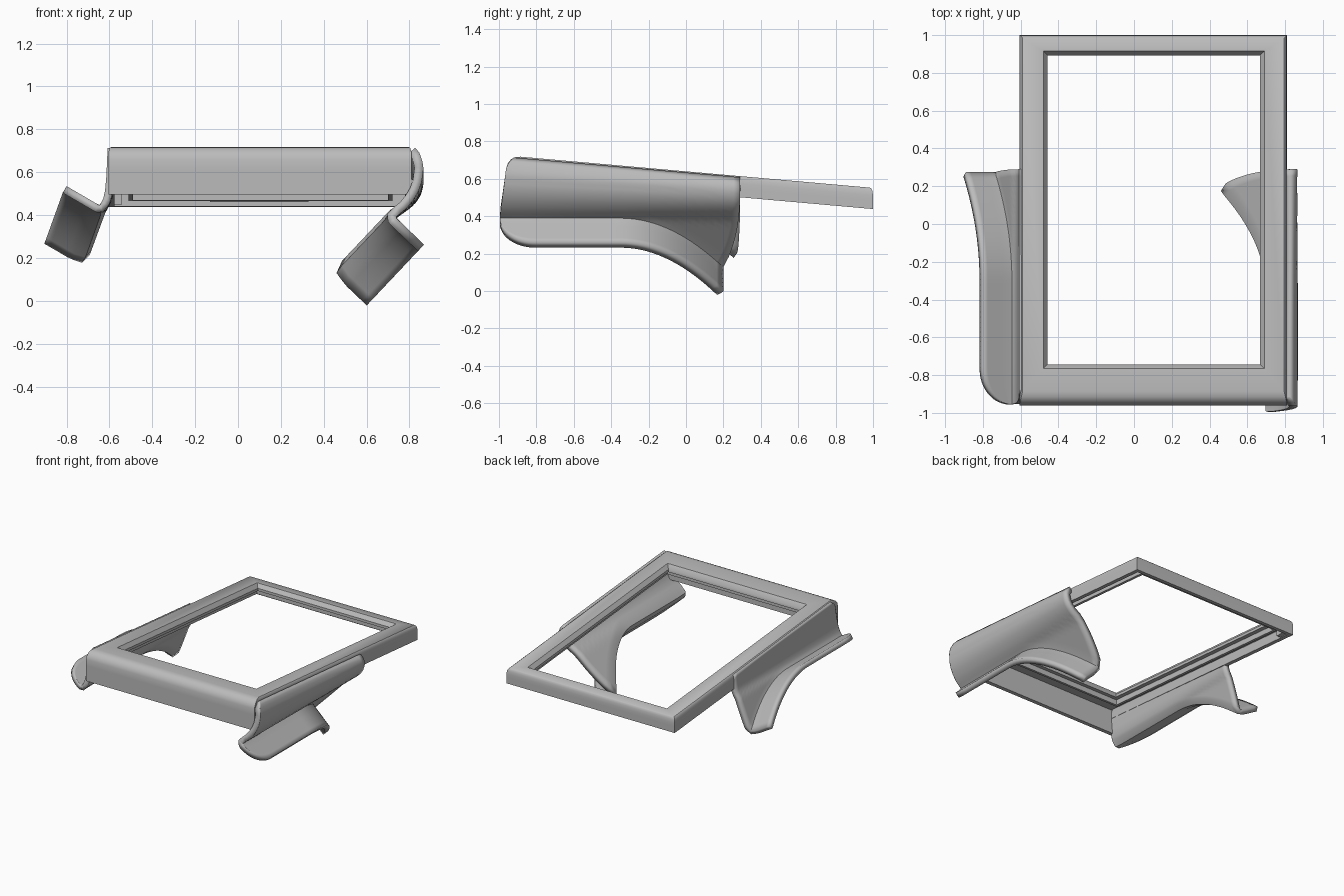
import bpy, bmesh, math

cube = bpy.data.objects.get("Cube")
if cube:
    bpy.data.objects.remove(cube, do_unlink=True)

grey = bpy.data.materials.new("plain grey")
grey.use_nodes = True
colour = (0.5, 0.5, 0.5, 1)
grey.diffuse_color = colour
grey.node_tree.nodes["Principled BSDF"].inputs["Base Color"].default_value = colour


def finish(name, bm, angle=35):
    bmesh.ops.recalc_face_normals(bm, faces=bm.faces)
    mesh = bpy.data.meshes.new(name)
    bm.to_mesh(mesh)
    bm.free()
    mesh.materials.append(grey)
    obj = bpy.data.objects.new(name, mesh)
    bpy.context.collection.objects.link(obj)
    bpy.ops.object.select_all(action='DESELECT')
    obj.select_set(True)
    bpy.context.view_layer.objects.active = obj
    bpy.ops.object.shade_smooth_by_angle(angle=math.radians(angle))
    return obj


def box(name, lo, hi):
    bm = bmesh.new()
    bmesh.ops.create_cube(bm, size=1)
    for v in bm.verts:
        v.co = [(a + b) / 2 + c * (b - a) for a, b, c in zip(lo, hi, v.co)]
    return finish(name, bm)


def top_z(y):
    return 0.64 - 0.0885 * y


def interp(points, t):
    """Piecewise linear lookup in ascending (key, value) pairs."""
    if t <= points[0][0]:
        return points[0][1]
    for (a, p), (b, q) in zip(points, points[1:]):
        if t <= b:
            return p + (q - p) * (t - a) / (b - a)
    return points[-1][1]


# Sloping frame: a hollow section carried round as rectangular rings
LEFT, RIGHT, FRONT, BACK = -0.605, 0.81, -0.96, 1.0
WINDOW = (-0.48, 0.69, -0.765, 0.915)


def outer(inset, front_inset, drop):
    return (LEFT + inset, RIGHT - inset, FRONT + front_inset, BACK - inset, drop)


def window(inset, drop):
    a, b, c, d = WINDOW
    return (a + inset, b - inset, c + inset, d - inset, drop)


rings = [
    outer(0, 0, -0.113), outer(0, 0, -0.065), outer(0, 0.008, -0.04),
    outer(0.003, 0.025, -0.018), outer(0.008, 0.045, -0.006), outer(0.016, 0.075, 0),
    window(0, 0), window(0.022, -0.03), window(0.022, -0.05), window(-0.01, -0.05),
    window(-0.01, -0.09), window(-0.03, -0.09), window(-0.03, -0.045),
    outer(0.03, 0.03, -0.045), outer(0.03, 0.03, -0.113),
]
bm = bmesh.new()
loops = []
for x0, x1, y0, y1, drop in rings:
    corners = [(x0, y0), (x1, y0), (x1, y1), (x0, y1)]
    loops.append([bm.verts.new((x, y, top_z(y) + drop)) for x, y in corners])
for a, b in zip(loops, loops[1:] + loops[:1]):
    for i in range(4):
        j = (i + 1) % 4
        bm.faces.new((a[i], a[j], b[j], b[i]))
finish("frame", bm)

# Deep front apron, rear catch and slot plate
box("front_apron", (LEFT, FRONT, 0.495), (RIGHT, FRONT + 0.03, 0.614))
box("rear_catch", (-0.59, 0.9, 0.45), (-0.54, 0.975, 0.5))
box("rear_slot_plate", (-0.13, 0.963, 0.462), (0.33, 0.972, 0.495))


# Side grips: a curved sheet whose lower edge turns out into a flange
def grip(name, profile, crease, foot, out, width, front, back_low, bend, thickness):
    """profile: (share of height, x) above the crease; crease, foot: (x, z) of the
    fold at the front and at the rear; out: flange direction."""
    stations, rows, flange_rows = 48, 16, 6
    drop = crease[1] - foot[1]
    bm = bmesh.new()
    grid = []
    for i in range(stations + 1):
        # closer spacing towards the rounded front corner
        u = (i / stations) ** 1.4
        yc = front + u * (back_low - front)
        k = max(0, (yc - bend) / (back_low - bend)) ** 2
        zc = crease[1] - drop * k
        column = []
        for r in range(rows + 1):
            s = r / rows
            y_top = FRONT + 0.06 + u * (0.29 - FRONT - 0.06)
            z = top_z(y_top) - 0.006 + (zc - top_z(y_top) + 0.006) * s
            y_front = front + 0.04 * (1 - s) + 0.035 * max(0, 1 - s * 5) ** 2
            y_back = back_low + (0.29 - back_low) * (1 - s ** 3)
            y = y_front + u * (y_back - y_front)
            share = (z - crease[1]) / (top_z(y_top) - crease[1])
            if share >= 0:
                x = interp(profile, share)
            else:
                x = crease[0] + (foot[0] - crease[0]) * (crease[1] - z) / drop
            column.append((x, y, z))
        # flange width rounds off at the front
        round_off = max(0, (front + 0.19 - yc) / 0.19)
        w = width * math.sqrt(max(0.01, 1 - round_off ** 2))
        x, y, z = column[-1]
        for f in range(1, flange_rows + 1):
            d = w * f / flange_rows
            column.append((x + out[0] * d, y, z + out[1] * d))
        grid.append([bm.verts.new(p) for p in column])
    for a, b in zip(grid, grid[1:]):
        for r in range(len(a) - 1):
            bm.faces.new((a[r], a[r + 1], b[r + 1], b[r]))
    # soften the fold
    fold = [c[rows + n] for c in grid for n in (-1, 0, 1)]
    bmesh.ops.smooth_vert(bm, verts=fold, factor=0.3, use_axis_x=True, use_axis_z=True)
    obj = finish(name, bm, 50)
    # thicken towards the frame side, whichever way the surface faces
    outward = obj.data.polygons[rows // 2].normal.x * crease[0] > 0
    solid = obj.modifiers.new("thickness", 'SOLIDIFY')
    solid.thickness = thickness
    solid.offset = -1 if outward else 1
    return obj


grip("left_grip",
     [(0, 0.735), (0.12, 0.785), (0.25, 0.82), (0.37, 0.842), (0.5, 0.857),
      (0.7, 0.866), (0.82, 0.858), (0.92, 0.845), (1, 0.82)],
     (0.735, 0.39), (0.485, 0.125), (0.72, -0.69), 0.185, -0.995, 0.2, -0.35, 0.042)
grip("right_grip",
     [(0, -0.645), (0.1, -0.63), (0.25, -0.62), (0.5, -0.614), (1, -0.608)],
     (-0.645, 0.445), (-0.735, 0.2), (-0.86, 0.5), 0.18, -0.955, 0.275, -0.3, 0.036)
